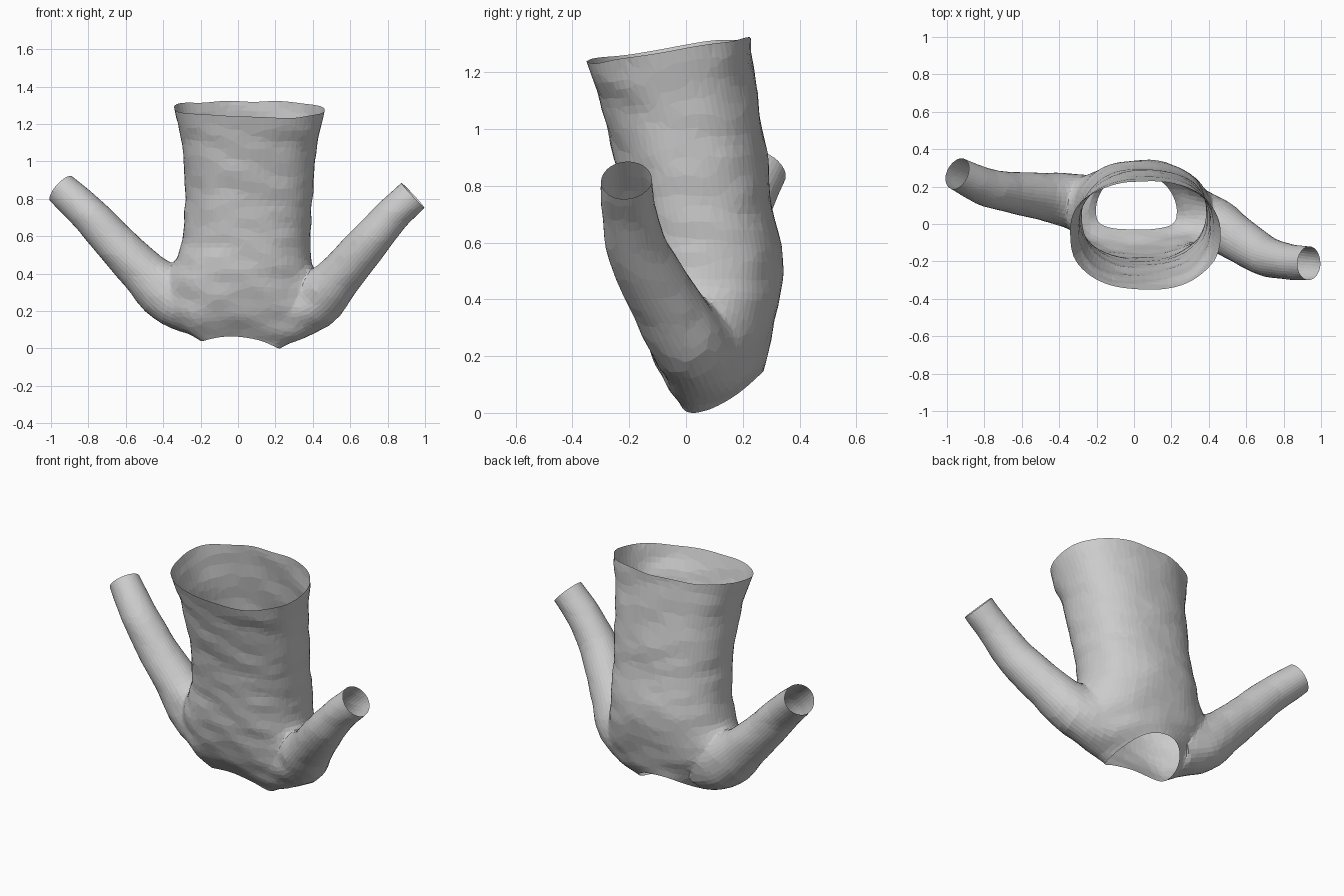
import bpy, bmesh, math
from mathutils import Vector, noise

if "Cube" in bpy.data.objects:
    bpy.data.objects.remove(bpy.data.objects["Cube"])


def spline(rows, steps):
    # Catmull-Rom through rows of numbers
    pts = [rows[0]] + rows + [rows[-1]]
    out = []
    for i in range(1, len(pts) - 2):
        for s in range(steps):
            t = s / steps
            out.append([0.5 * (2 * b + (c - a) * t + (2 * a - 5 * b + 4 * c - d) * t * t
                               + (3 * b - a - 3 * c + d) * t ** 3)
                        for a, b, c, d in zip(*pts[i - 1:i + 3])])
    out.append(list(rows[-1]))
    return out


def loft(name, rings):
    # Closed skin over rings; returns object and the two cap centres
    bm = bmesh.new()
    vr = [[bm.verts.new(p) for p in r] for r in rings]
    n = len(vr[0])
    for a, b in zip(vr, vr[1:]):
        for i in range(n):
            j = (i + 1) % n
            bm.faces.new((a[i], a[j], b[j], b[i]))
    caps = []
    for r in (vr[0], vr[-1]):
        c = sum((v.co for v in r), Vector()) / n
        caps.append(c.copy())
        cv = bm.verts.new(c)
        for i in range(n):
            bm.faces.new((r[i], r[(i + 1) % n], cv))
    bmesh.ops.recalc_face_normals(bm, faces=bm.faces)
    me = bpy.data.meshes.new(name)
    bm.to_mesh(me)
    bm.free()
    ob = bpy.data.objects.new(name, me)
    bpy.context.collection.objects.link(ob)
    return ob, caps


def body_ring(x0, x1, y0, y1, z, tilt, saddle, xtilt, skew, n=72):
    cx, cy, rx, ry = (x0 + x1) / 2, (y0 + y1) / 2, (x1 - x0) / 2, (y1 - y0) / 2
    ring = []
    for i in range(n):
        a = 2 * math.pi * i / n
        c, s = math.cos(a), math.sin(a)
        x = rx * math.copysign(abs(c) ** 0.88, c)
        y = ry * math.copysign(abs(s) ** 0.88, s)
        ring.append(Vector((cx + x, cy + y - skew * c * c,
                            z + tilt * y + xtilt * x - saddle * math.cos(2 * a))))
    return ring


def tube(name, rows, n=36):
    path = spline(rows, 7)
    rings = []
    for k, (x, y, z, r) in enumerate(path):
        a, b = path[max(k - 1, 0)], path[min(k + 1, len(path) - 1)]
        d = (Vector(b[:3]) - Vector(a[:3])).normalized()
        u = d.cross(Vector((0, 1, 0))).normalized()
        w = u.cross(d)
        rings.append([Vector((x, y, z)) + r * (math.cos(t) * u + math.sin(t) * w)
                      for t in (2 * math.pi * i / n for i in range(n))])
    return loft(name, rings)


# Torso from open hem (top) to neckline: x0, x1, y0, y1, z, tilt, saddle, x tilt, skew
torso = [
    (-.345, .465, -.35, .23, 1.28, .15, 0, -.02, 0),
    (-.30, .425, -.295, .25, 1.10, .10, 0, 0, 0),
    (-.285, .405, -.25, .285, .90, .05, 0, 0, 0),
    (-.285, .39, -.21, .31, .70, 0, 0, 0, 0),
    (-.31, .395, -.19, .34, .54, 0, 0, 0, 0),
    (-.36, .41, -.175, .33, .40, 0, 0, 0, 0),
    (-.38, .42, -.14, .30, .26, .03, .01, -.03, .01),
    (-.32, .36, -.095, .288, .145, .15, .04, -.06, .04),
    (-.205, .23, -.03, .278, .065, .28, .04, -.09, .06),
]
garment, open_ends = loft("sweater", [body_ring(*r) for r in spline(torso, 6)])

# Sleeves: x, y, z, radius from shoulder to cuff
sleeves = {
    "right_sleeve": [(.2, .08, .18, .14), (.385, .03, .215, .148), (.52, -.06, .365, .128),
                     (.69, -.165, .56, .108), (.82, -.2, .71, .095), (.935, -.21, .82, .09)],
    "left_sleeve": [(-.2, .1, .2, .14), (-.36, .13, .27, .155), (-.5, .15, .41, .128),
                    (-.66, .17, .57, .11), (-.8, .2, .72, .1), (-.945, .27, .855, .088)],
}
helpers = []
for name, rows in sleeves.items():
    ob, caps = tube(name, rows)
    open_ends.append(caps[1])
    m = garment.modifiers.new(name, 'BOOLEAN')
    m.operation, m.solver, m.object = 'UNION', 'EXACT', ob
    helpers.append(ob)

# Apply the unions
dg = bpy.context.evaluated_depsgraph_get()
dg.update()
joined = bpy.data.meshes.new_from_object(garment.evaluated_get(dg))
garment.modifiers.clear()
garment.data = joined
for ob in helpers:
    bpy.data.objects.remove(ob)

bm = bmesh.new()
bm.from_mesh(joined)

# Open the hem, neck and cuffs
ends = [min(bm.verts, key=lambda v: (v.co - c).length) for c in open_ends]
bmesh.ops.delete(bm, geom=ends, context='VERTS')
bmesh.ops.remove_doubles(bm, verts=bm.verts, dist=.004)
bmesh.ops.triangulate(bm, faces=[f for f in bm.faces if len(f.verts) > 4])

# Soften the armhole joins, fading outwards
for inner, outer, top in ((.2, .62, .7), (.24, .54, .62), (.26, .48, .56)):
    soft = [v for v in bm.verts if inner < abs(v.co.x) < outer and v.co.z < top and not v.is_boundary]
    for _ in range(5):
        bmesh.ops.smooth_vert(bm, verts=soft, factor=.5, use_axis_x=True, use_axis_y=True, use_axis_z=True)

# Cloth folds: sideways creases on the torso, faint on the sleeves
bm.normal_update()
for v in bm.verts:
    p = v.co
    amp = .009 if abs(p.x) < .42 else .004
    f = noise.noise(Vector((p.x * 3, p.y * 4, p.z * 9 + p.x * 3))) \
        + .5 * noise.noise(Vector((p.x * 7 + 5, p.y * 7, p.z * 14)))
    v.co += v.normal * amp * f
    if p.z > 1.1 and abs(p.x) < .5:
        p.z += .012 * noise.noise(p * 5) * (p.z - 1.1) / .18
low = min(v.co.z for v in bm.verts)
for v in bm.verts:
    v.co.z -= low
for f in bm.faces:
    f.smooth = False
bm.to_mesh(joined)
bm.free()

# Coarser facets, as in draped cloth
dec = garment.modifiers.new("facets", 'DECIMATE')
dec.ratio = .45
